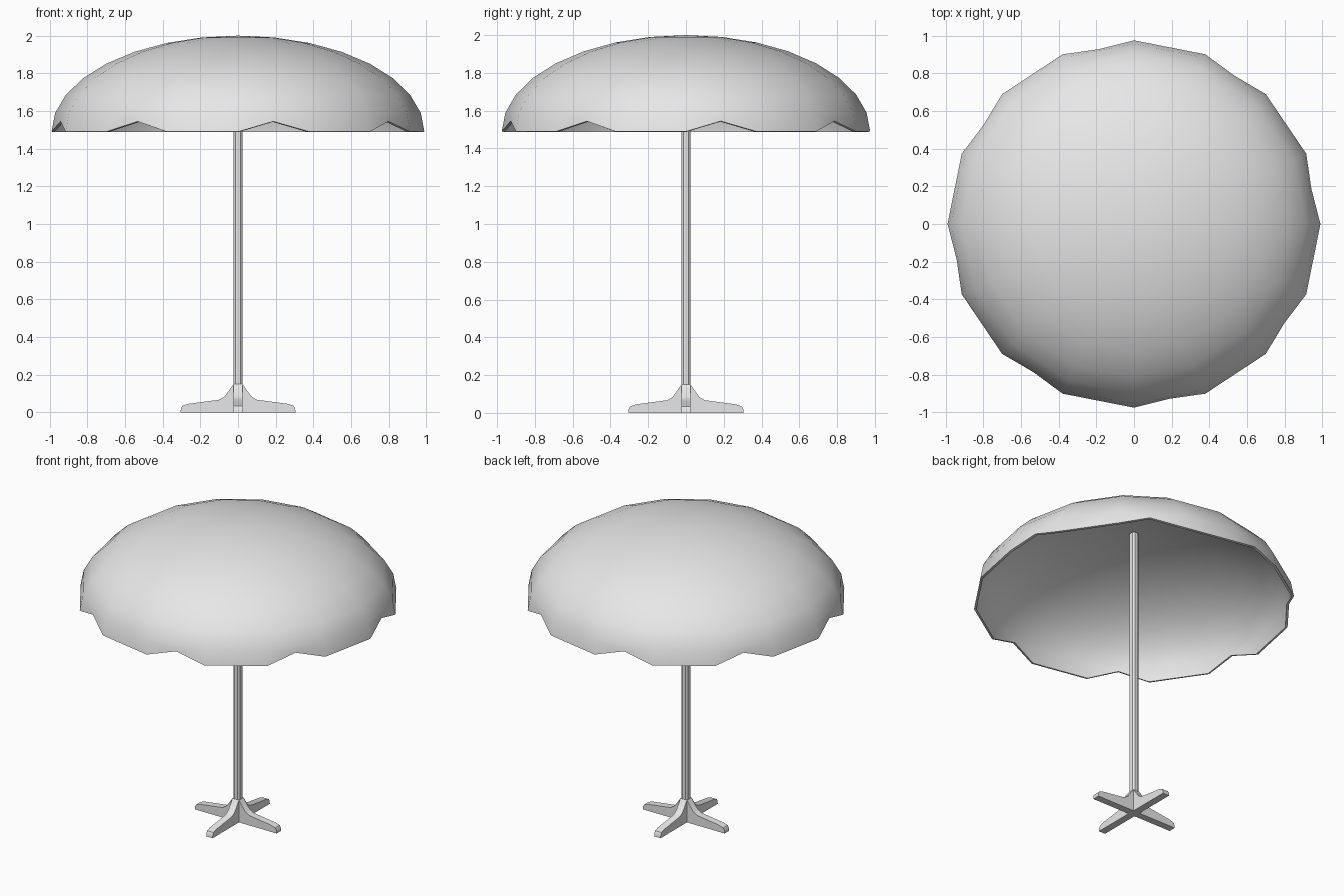
import bpy
import bmesh
from math import sin, cos, pi, radians
from mathutils import Matrix, Vector

cube = bpy.data.objects.get("Cube")
if cube:
    bpy.data.objects.remove(cube, do_unlink=True)

grey = bpy.data.materials.new("light_grey")
grey.use_nodes = True
grey.diffuse_color = (0.8, 0.8, 0.8, 1)
grey.node_tree.nodes["Principled BSDF"].inputs["Base Color"].default_value = (0.8, 0.8, 0.8, 1)


def make_object(name, bm):
    bmesh.ops.recalc_face_normals(bm, faces=bm.faces)
    mesh = bpy.data.meshes.new(name)
    bm.to_mesh(mesh)
    bm.free()
    mesh.materials.append(grey)
    obj = bpy.data.objects.new(name, mesh)
    bpy.context.collection.objects.link(obj)
    return obj


def activate(obj):
    bpy.ops.object.select_all(action='DESELECT')
    obj.select_set(True)
    bpy.context.view_layer.objects.active = obj


# Canopy: half ellipsoid with a notch in every second rim panel
SIDES, RINGS = 16, 8
RX, RY, RIM, HEIGHT = 0.99, 0.975, 1.49, 0.51
bm = bmesh.new()
rings = []
for r in range(RINGS):
    lat = r * pi / 2 / RINGS
    rings.append([bm.verts.new((RX * cos(lat) * cos(a), RY * cos(lat) * sin(a),
                                RIM + HEIGHT * sin(lat)))
                  for a in (2 * pi * s / SIDES for s in range(SIDES))])
apex = bm.verts.new((0, 0, RIM + HEIGHT))
for s in range(SIDES):
    n = (s + 1) % SIDES
    for r in range(RINGS - 1):
        low, high = rings[r], rings[r + 1]
        corners = [low[n], high[n], high[s], low[s]]
        if r == 0 and s % 2 == 0:
            bottom = (low[s].co + low[n].co) / 2
            top = (high[s].co + high[n].co) / 2
            corners.append(bm.verts.new(bottom.lerp(top, 0.55)))
        bm.faces.new(corners)
    bm.faces.new((rings[-1][s], rings[-1][n], apex))
canopy = make_object("canopy", bm)
activate(canopy)
shell = canopy.modifiers.new("thickness", 'SOLIDIFY')
shell.thickness = 0.015
shell.offset = -1
bpy.ops.object.modifier_apply(modifier=shell.name)
bpy.ops.object.shade_smooth_by_angle(angle=radians(40))

# Pole: square post with chamfered corners
HALF = 0.024
bm = bmesh.new()
bmesh.ops.create_cube(bm, size=1, matrix=Matrix.Translation((0, 0, 0.99))
                      @ Matrix.Diagonal((HALF * 2, HALF * 2, 1.97, 1)))
uprights = [e for e in bm.edges if abs(e.verts[0].co.z - e.verts[1].co.z) > 1]
bmesh.ops.bevel(bm, geom=uprights, offset=0.012, segments=1, affect='EDGES')
make_object("pole", bm)

# Feet: one side profile extruded across its width, turned four ways
profile = [(0, 0), (0.305, 0), (0.303, 0.022), (0.295, 0.035), (0.265, 0.045),
           (0.1, 0.067), (0.07, 0.085), (HALF, 0.15), (0, 0.15)]
for i, side in enumerate(("left", "back", "right", "front")):
    bm = bmesh.new()
    face = bm.faces.new([bm.verts.new((x, -HALF, z)) for x, z in profile])
    grown = bmesh.ops.extrude_face_region(bm, geom=[face])
    moved = [v for v in grown["geom"] if isinstance(v, bmesh.types.BMVert)]
    bmesh.ops.translate(bm, verts=moved, vec=Vector((0, HALF * 2, 0)))
    bm.transform(Matrix.Rotation(i * pi / 2, 4, 'Z'))
    foot = make_object(side + "_foot", bm)
    activate(foot)
    bpy.ops.object.shade_smooth_by_angle(angle=radians(35))
